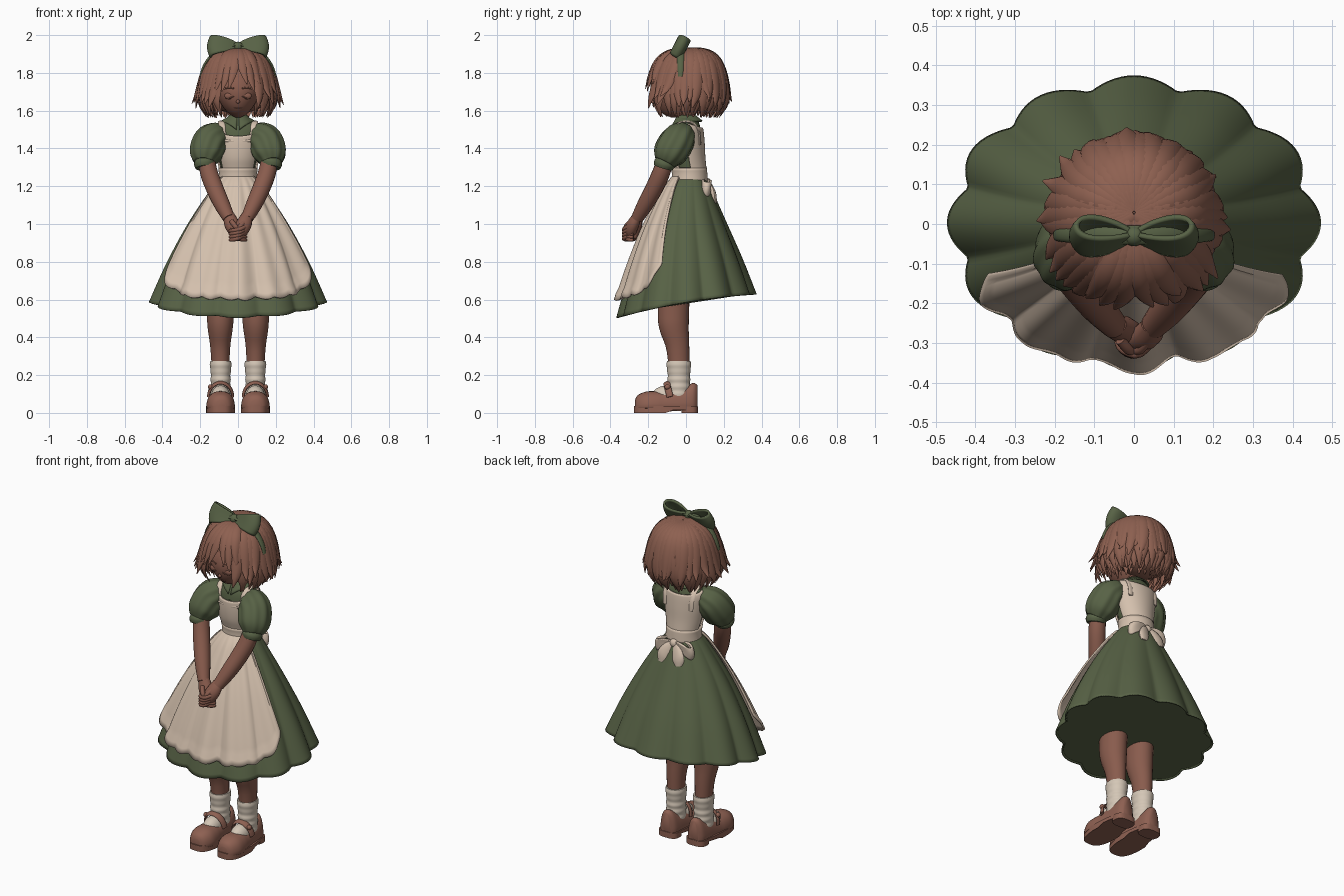
import bpy, bmesh, math, random
from math import sin, cos, pi, radians
from mathutils import Vector

random.seed(4)
cube = bpy.data.objects.get("Cube")
if cube:
    bpy.data.objects.remove(cube, do_unlink=True)


def material(name, rgb):
    m = bpy.data.materials.new(name)
    m.use_nodes = True
    m.diffuse_color = (*rgb, 1)
    m.node_tree.nodes["Principled BSDF"].inputs["Base Color"].default_value = (*rgb, 1)
    return m


GREEN = material("dress green", (0.096, 0.122, 0.060))
CREAM = material("apron cream", (0.66, 0.53, 0.42))
SOCK = material("sock cream", (0.66, 0.57, 0.47))
SKIN = material("skin brown", (0.25, 0.106, 0.074))
HAIR = material("hair brown", (0.27, 0.118, 0.081))
SHOE = material("shoe brown", (0.27, 0.118, 0.084))


def finish(name, bm, mat, thick=0):
    bmesh.ops.recalc_face_normals(bm, faces=bm.faces)
    me = bpy.data.meshes.new(name)
    bm.to_mesh(me)
    bm.free()
    me.materials.append(mat)
    for p in me.polygons:
        p.use_smooth = True
    me.set_sharp_from_angle(angle=radians(50))
    ob = bpy.data.objects.new(name, me)
    bpy.context.collection.objects.link(ob)
    if thick:
        mod = ob.modifiers.new("thickness", "SOLIDIFY")
        mod.thickness = thick
        mod.offset = 0
    return ob


def grid(name, fn, nu, nv, mat, wrap=True, caps=True, thick=0):
    """Surface from fn(u, v), u and v in 0..1; u closes on itself when wrapped."""
    bm = bmesh.new()
    cols = nu if wrap else nu + 1
    rows = [[bm.verts.new(fn(i / nu, j / nv)) for i in range(cols)] for j in range(nv + 1)]
    for a, b in zip(rows, rows[1:]):
        for i in range(nu):
            k = (i + 1) % cols
            bm.faces.new((a[i], a[k], b[k], b[i]))
    if wrap and caps:
        bm.faces.new(rows[0])
        bm.faces.new(rows[-1])
    return finish(name, bm, mat, thick)


def spline(pts, t):
    n = len(pts) - 1
    x = min(max(t * n, 0), n - 1e-6)
    i = int(x)
    f = x - i
    q = [pts[min(max(i + k, 0), n)] for k in (-1, 0, 1, 2)]
    return [b + 0.5 * f * (c - a + f * (2 * a - 5 * b + 4 * c - d + f * (3 * (b - c) + d - a)))
            for a, b, c, d in zip(*q)]


def tube(name, pts, mat, flat=1, centre=None, sides=12, steps=14, ripple=0):
    """Tapered tube through (x, y, z, radius) points, flattened away from centre."""
    def fn(u, v):
        x, y, z, r = spline(pts, v)
        p = Vector((x, y, z))
        t = (Vector(spline(pts, min(v + .02, 1))[:3]) - Vector(spline(pts, max(v - .02, 0))[:3])).normalized()
        n = p - Vector(centre) if centre else Vector((.1, -1, .2))
        n = (n - t * n.dot(t)).normalized()
        a = u * 2 * pi
        r *= 1 + ripple * cos(9 * a)
        return p + r * (cos(a) * t.cross(n) + flat * sin(a) * n)
    return grid(name, fn, sides, steps, mat)


def ball(name, loc, size, mat):
    bm = bmesh.new()
    bmesh.ops.create_uvsphere(bm, u_segments=28, v_segments=18, radius=1)
    for v in bm.verts:
        v.co = Vector(loc) + Vector(a * b for a, b in zip(v.co, size))
    return finish(name, bm, mat)


def ring_point(rings, ang, t, off=0, scale=1):
    z, rx, ry, cy = spline(rings, t)
    return Vector(((rx * scale + off) * cos(ang), cy + (ry * scale + off) * sin(ang), z))


# Skirt with twelve round pleats and a hem that dips at the front
SKIRT = [(1.25, .085, .078, .02), (1.18, .142, .122, .01), (1.0, .262, .208, 0),
         (.79, .376, .295, 0), (.585, .468, .368, .003)]


def skirt(ang, t, off=0):
    p = ring_point(SKIRT, ang, t, off, 1 - .085 * t * (1 - abs(cos(6 * ang + pi))))
    p.z += t * (.17 * p.y - .15 * p.y * p.y)
    return p


grid("dress_skirt", lambda u, v: skirt(u * 2 * pi, v), 180, 28, GREEN, caps=False, thick=.008)


# Domed lining closing the inside of the skirt
def lining(u, v):
    p = skirt(u * 2 * pi, .99, -.006)
    return Vector((p.x * (1 - .97 * v), p.y * (1 - .97 * v), p.z + (.78 - p.z) * sin(v * pi / 2)))


grid("skirt_lining", lining, 120, 14, GREEN)


# Apron skirt, narrower at the waist, with a rounded scalloped hem
def apron(u, v):
    s = 2 * u - 1
    t = v * (.87 - .15 * abs(s) ** 7 + .012 * abs(sin(s * 17)))
    trim = .006 if v > .95 or abs(s) > .95 else 0
    return skirt(-pi / 2 + s * radians(52 + 15 * v ** .5), t,
                 .011 + t * (.018 + .012 * s * s + .01 * sin(21 * s + 1)) + trim)


grid("apron_skirt", apron, 120, 32, CREAM, wrap=False, thick=.01)

# Bodice, waistband and apron panels
TORSO = [(1.22, .088, .08, .02), (1.28, .086, .078, .018), (1.35, .1, .084, .005), (1.43, .114, .085, 0),
         (1.5, .12, .078, 0), (1.545, .09, .062, .003), (1.57, .045, .045, 0)]
grid("dress_bodice", lambda u, v: ring_point(TORSO, u * 2 * pi, v), 48, 24, GREEN)
grid("waistband", lambda u, v: ring_point(TORSO, u * 2 * pi, .02 + .19 * v, .01), 48, 5, CREAM, caps=False, thick=.012)
for name, mid, half, top, dip in (("apron_bib", -90, 54, .58, .06), ("apron_back", 90, 84, .69, .08)):
    def panel(u, v, mid=mid, half=half, top=top, dip=dip):
        s = 2 * u - 1
        return ring_point(TORSO, radians(mid + half * s), .15 + (top + dip * s * s - .15) * v, .009)
    grid(name, panel, 30, 16, CREAM, wrap=False, thick=.01)
tube("bib_trim", [(x, -.092 + 2 * x * x, 1.437 + x * x, .007) for x in (-.075, -.03, .03, .075)], CREAM)
for i in range(3):
    ball("bodice_button", (0, -.083 + .009 * i, 1.465 + .018 * i), (.005, .004, .005), GREEN)

# Collar with two pointed flaps
for side, s in (("left", 1), ("right", -1)):
    def flap(u, v, s=s):
        a = radians(-84 + 174 * u)
        r = .043 + v * .036
        return Vector((s * r * cos(a), .002 + r * sin(a) * 1.05, 1.574 - v * (.03 + .045 * (1 - u) ** 5)))
    grid(side + "_collar", flap, 24, 5, GREEN, wrap=False, thick=.008)

for side, s in (("left", 1), ("right", -1)):
    def m(pts, s=s):
        return [(s * p[0], *p[1:]) for p in pts]

    # Shoulder straps, puffed sleeves, arms
    tube(side + "_strap", m([(.08, -.072, 1.42, .018), (.085, -.07, 1.49, .02), (.085, -.035, 1.535, .02),
                             (.085, .03, 1.537, .02), (.085, .068, 1.49, .02), (.08, .074, 1.42, .02)]),
         CREAM, flat=.35, centre=(s * .085, 0, 1.42))
    tube(side + "_sleeve", m([(.085, .0, 1.48, .05), (.112, -.018, 1.468, .075), (.146, -.047, 1.435, .09),
                              (.17, -.088, 1.37, .086), (.178, -.112, 1.325, .056)]),
         GREEN, sides=54, steps=20, ripple=.035)
    tube(side + "_cuff", m([(.176, -.107, 1.335, .05), (.176, -.114, 1.318, .057), (.174, -.12, 1.298, .05)]), GREEN, sides=24)
    tube(side + "_arm", m([(.17, -.1, 1.37, .042), (.156, -.128, 1.28, .047), (.128, -.163, 1.2, .047),
                           (.088, -.212, 1.11, .043), (.048, -.258, 1.03, .033)]), SKIN, sides=18)

    # Clasped hands
    k = .012 if s > 0 else -.004
    tube(side + "_hand", m([(.048, -.255, 1.045, .031), (.032, -.268 - k, 1.0, .041), (.01, -.28 - k, .96, .038),
                            (-.012, -.282 - k, .918, .019)]), SKIN, flat=.8)
    tube(side + "_thumb", m([(.035, -.292, 1.015, .013), (.014, -.316, .988, .013), (-.004, -.32, .965, .009)]), SKIN)
    for i in range(4):
        d = .016 * i
        tube(side + "_finger", m([(.036 - d * .3, -.295 - k, .985 - d, .012), (.008 - d * .2, -.316 - k, .972 - d, .012),
                                  (-.03, -.303 - k, .965 - d, .011), (-.044, -.282 - k, .963 - d, .007)]),
             SKIN, sides=8, steps=8)

    # Legs and ribbed socks
    tube(side + "_leg", m([(.092, -.062, .8, .076), (.093, -.066, .55, .071), (.094, -.064, .46, .068),
                           (.094, -.044, .35, .053), (.092, -.035, .2, .045)]), SKIN, flat=1.17, sides=24)
    tube(side + "_sock", m([(.092, -.038, .08 + i * .0194, .051 + .003 * (i % 2) + .004 * (i > 7)) for i in range(11)]),
         SOCK, flat=1.14, sides=24, steps=40)
    ball(side + "_sock_foot", (s * .092, -.1, .09), (.05, .08, .055), SOCK)

    # Strapped shoes with sole and heel
    SECTIONS = [(-.27, .025, .04), (-.255, .052, .066), (-.21, .074, .085), (-.155, .074, .087), (-.115, .068, .087),
                (-.06, .062, .102), (0, .058, .114), (.04, .05, .131), (.06, .03, .118)]

    def upper(u, v, s=s):
        y, w, h = spline(SECTIONS, v)
        c, q = cos(u * 2 * pi), sin(u * 2 * pi)
        z = .028 + (h * q ** .85 if q > 0 else .01 * q)
        return Vector((s * .092 + math.copysign(w * abs(c) ** .85, c), y, z))
    grid(side + "_shoe", upper, 32, 28, SHOE)
    for part, y0, y1, z1 in (("sole", -.276, .062, .036), ("heel", -.025, .064, .034)):
        def slab(u, v, y0=y0, y1=y1, z1=z1, s=s, heel=part == "heel"):
            a = u * 2 * pi
            y = (y0 + y1) / 2 + (y1 - y0) / 2 * math.copysign(abs(sin(a)) ** .75, sin(a))
            w = .062 if heel else .077 - .07 * max(0, y + .12)
            lift = 0 if heel else .016 * (y > -.09)
            return Vector((s * .092 + w * math.copysign(abs(cos(a)) ** .65, cos(a)), y, lift + (z1 - lift) * v))
        grid(side + "_shoe_" + part, slab, 40, 2, SHOE)
    tube(side + "_shoe_strap", m([(.092 + .064 * cos(a), -.085 - .018 * sin(a), .085 + .075 * sin(a), .018)
                                  for a in [i * pi / 8 for i in range(9)]]), SHOE, flat=.4, centre=(s * .092, -.07, .08))
    ball(side + "_shoe_buckle", (s * .145, -.098, .137), (.014, .016, .014), SHOE)

# Neck, head and face
tube("neck", [(0, .005, 1.53, .04), (0, -.005, 1.58, .037), (0, -.02, 1.66, .045)], SKIN)
HC, HR = Vector((0, -.057, 1.70)), Vector((.118, .125, .137))


def face_point(x, z, out=0):
    fx, fz = x / HR.x, (z - HC.z) / HR.z
    fx /= 1 + .28 * min(fz, 0)
    return (x, HC.y - HR.y * math.sqrt(max(0, 1 - fx * fx - fz * fz)) - out, z)


head = ball("head", HC, HR, SKIN)
for v in head.data.vertices:
    v.co.x *= 1 + .28 * min((v.co.z - HC.z) / HR.z, 0)
ball("nose", face_point(0, 1.648), (.01, .011, .011), SKIN)
tube("mouth", [(*face_point(x, 1.612 + 6 * x * x), .003) for x in (-.02, -.007, .007, .02)], SKIN, sides=8)
for side, s in (("left", 1), ("right", -1)):
    ball(side + "_eyelid", face_point(s * .046, 1.678, -.007), (.026, .012, .018), SKIN)
    tube(side + "_lashes", [(*face_point(s * (.046 + d), 1.668 + 14 * d * d, .003), .003) for d in (-.024, -.008, .008, .024)],
         SKIN, sides=6)
    tube(side + "_brow", [(*face_point(s * (.046 + d), 1.722 - 8 * d * d, .001), .004) for d in (-.024, 0, .026)], HAIR, sides=6)

# Hair: an under-cap covered with tapering locks
ball("hair_cap", (0, .018, 1.765), (.172, .178, .155), HAIR)
ball("hair_back", (0, .065, 1.69), (.165, .125, .105), HAIR)
PROFILE = [(.005, 1.924), (.08, 1.915), (.142, 1.87), (.18, 1.79), (.2, 1.70), (.2, 1.63), (.165, 1.56)]


def lock(name, ang, length, width, flick, sway, lift=0, scale=1):
    pts = []
    for i in range(8):
        f = i / 7
        r, z = spline(PROFILE, f * length)
        r = r * scale + flick * f ** 6 + lift * min(1, 3 * f)
        a = ang + sway * f ** 3
        w = width * (.4 + .65 * sin(pi * min(f * 1.1, 1) * .75)) * (1 - f ** 4) + .003
        pts.append((r * cos(a), .004 + 1.03 * r * sin(a) + .025 * (1 - f), z + abs(flick) * .4 * f ** 6, w))
    tube(name, pts, HAIR, flat=.45, centre=(0, .005, 1.72), sides=8, steps=16)


for layer, count in enumerate((34, 36)):
    for i in range(count):
        ang = 2 * pi * (i + .5 * layer) / count
        d = (ang + pi / 2 + pi) % (2 * pi) - pi
        if abs(d) < radians(31):
            lock("bangs_lock", ang, random.uniform(.58, .67), .03, .004, .14 * math.copysign(1, d), .012 + .004 * layer)
        else:
            wide = .022 * abs(cos(ang))
            length = random.uniform(.95, 1) if layer == 0 else random.uniform(.76, .9)
            flick = random.uniform(-.01, .01) if layer == 0 else random.uniform(.005, .025) + wide
            lock("hair_lock", ang, length, .038, flick, random.uniform(-.14, .14), .004 * layer)

# Inner locks filling the underside at the back
for scale, count in ((.88, 20), (.7, 15), (.5, 11)):
    for i in range(count):
        ang = radians(-28 + 236 * i / (count - 1))
        lock("inner_hair_lock", ang, random.uniform(.95, 1), .042, .01, random.uniform(-.15, .15), 0, scale)

# Headband and bows
tube("headband", [(.2 * cos(a), -.028, 1.745 + .2 * sin(a), .012 + .012 * sin(a))
                  for a in [pi * (i + 1) / 18 for i in range(17)]],
     GREEN, flat=.5, centre=(0, -.028, 1.74), steps=40)


def bow(name, centre, across, out, length, half, depth, droop, mat):
    c, w, n = Vector(centre), Vector(across).normalized(), Vector(out).normalized()
    for side, s in (("left_", 1), ("right_", -1)):
        def loop(u, v, s=s):
            a = u * 2 * pi
            k = (1 - cos(a)) / 2
            e = 2 * v - 1
            h = half * (.3 + .7 * k ** .7)
            x = .008 + length * k * (1 - .1 * e * e)
            return c + Vector((s * x, 0, -droop * k * k)) + n * depth * sin(a) * (.45 + .55 * k) + w * h * e
        grid(side + name + "_loop", loop, 40, 10, mat, caps=False, thick=.012)
    ball(name + "_knot", c, (.027, .026, .027), mat)


bow("hair_bow", (0, -.03, 1.938), (0, .45, .88), (0, -.88, .45), .15, .059, .038, 0, GREEN)
bow("apron_bow", (0, .108, 1.218), (0, .1, 1), (0, 1, -.1), .115, .036, .026, .035, CREAM)
for side, s in (("left", 1), ("right", -1)):
    tube(side + "_apron_tail", [(s * .005, .112, 1.22, .018), (s * .03, .13, 1.185, .034),
                                (s * .048, .143, 1.145, .04), (s * .054, .153, 1.108, .024)], CREAM, flat=.45)
